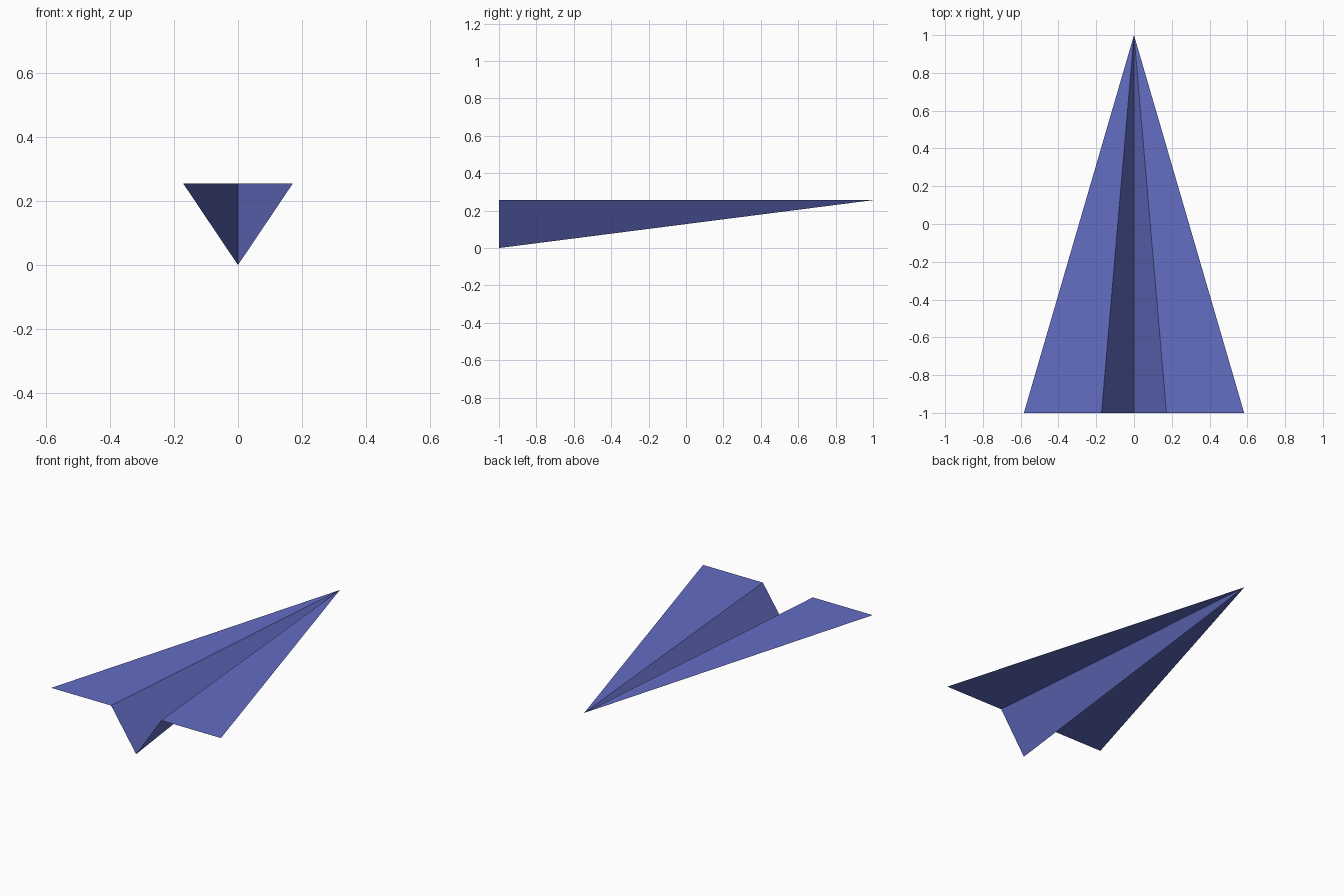
import bpy, bmesh

if "Cube" in bpy.data.objects:
    bpy.data.objects.remove(bpy.data.objects["Cube"])

# Sizes: wing height, fold half width, wing half span
H, FOLD, SPAN = 0.256, 0.172, 0.583

paper = bpy.data.materials.new("indigo paper")
paper.diffuse_color = (0.125, 0.155, 0.55, 1)
paper.use_nodes = True
paper.node_tree.nodes["Principled BSDF"].inputs["Base Color"].default_value = paper.diffuse_color


def folded_sheet(name, rear_profile, nose):
    """Fan of flat triangles from the nose to a folded rear edge."""
    bm = bmesh.new()
    tip = bm.verts.new(nose)
    rear = [bm.verts.new((x, -1, z)) for x, z in rear_profile]
    for a, b in zip(rear, rear[1:]):
        bm.faces.new((tip, a, b))
    bm.normal_update()
    mesh = bpy.data.meshes.new(name)
    bm.to_mesh(mesh)
    bm.free()
    mesh.materials.append(paper)
    obj = bpy.data.objects.new(name, mesh)
    bpy.context.collection.objects.link(obj)
    return obj


# Left wing, keel fold and right wing as one folded sheet
half = [(FOLD, H), (SPAN, H)]
profile = [(-x, z) for x, z in reversed(half)] + [(0, 0)] + half
folded_sheet("paper_plane", profile, (0, 1, H))
